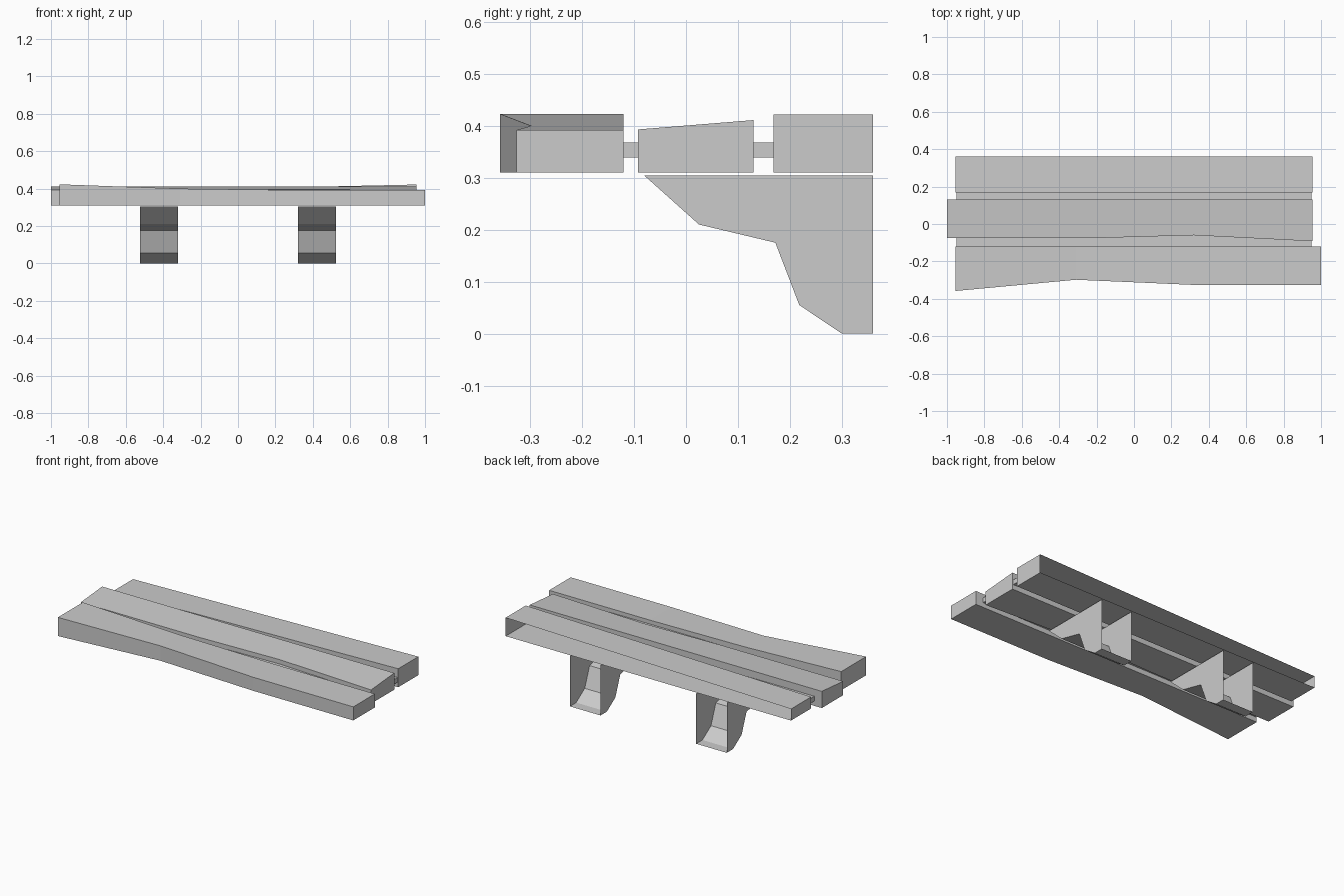
import bpy, bmesh

if "Cube" in bpy.data.objects:
    bpy.data.objects.remove(bpy.data.objects["Cube"])

BOTTOM = 0.31


def make_object(name, bm):
    mesh = bpy.data.meshes.new(name)
    bm.to_mesh(mesh)
    bm.free()
    obj = bpy.data.objects.new(name, mesh)
    bpy.context.collection.objects.link(obj)
    return obj


def plank(name, sections, bottom=BOTTOM, open_back=False, open_front=False):
    """Loft a board along x; each section is (x, y_front, z_front, y_back, z_back)."""
    bm = bmesh.new()
    rings = [[bm.verts.new(p) for p in ((x, yf, bottom), (x, yb, bottom),
                                        (x, yb, zb), (x, yf, zf))]
             for x, yf, zf, yb, zb in sections]
    bm.faces.new(rings[0][::-1])
    bm.faces.new(rings[-1])
    for a, b in zip(rings, rings[1:]):
        for i in range(4):
            if (i == 1 and open_back) or (i == 3 and open_front):
                continue
            j = (i + 1) % 4
            bm.faces.new((a[i], a[j], b[j], b[i]))
    bmesh.ops.recalc_face_normals(bm, faces=bm.faces)
    return make_object(name, bm)


# Three uneven boards; the rear one is open against the wall
plank("front_board", [(-0.955, -0.358, 0.423, -0.12, 0.423),
                      (-0.31, -0.298, 0.400, -0.12, 0.400),
                      (0.33, -0.326, 0.392, -0.12, 0.392),
                      (1.0, -0.326, 0.392, -0.12, 0.392)])
plank("middle_board", [(-1.0, -0.075, 0.394, 0.13, 0.411),
                       (-0.2, -0.075, 0.394, 0.13, 0.411),
                       (0.32, -0.06, 0.395, 0.13, 0.411),
                       (0.955, -0.092, 0.393, 0.13, 0.411)])
plank("rear_board", [(-0.955, 0.168, 0.38, 0.36, 0.38),
                     (0.955, 0.168, 0.422, 0.36, 0.422)], open_back=True)

# Thin joining strips in the gaps between boards
for name, y0, y1 in (("front_joining_strip", -0.12, -0.06),
                     ("rear_joining_strip", 0.13, 0.168)):
    plank(name, [(x, y0, 0.368, y1, 0.368) for x in (-0.95, 0.95)],
          bottom=0.339, open_back=True, open_front=True)

# Hollow wall brackets: two cheeks and a stepped front, open at back and top
PROFILE = [(0.36, 0.304), (-0.08, 0.304), (0.025, 0.21), (0.172, 0.175),
           (0.218, 0.055), (0.30, 0.0), (0.36, 0.0)]


def bracket(name, x0, x1):
    bm = bmesh.new()
    left = [bm.verts.new((x0, y, z)) for y, z in PROFILE]
    right = [bm.verts.new((x1, y, z)) for y, z in PROFILE]
    bm.faces.new(left)
    bm.faces.new(right[::-1])
    for i in range(1, len(PROFILE) - 1):
        bm.faces.new((left[i + 1], left[i], right[i], right[i + 1]))
    bmesh.ops.recalc_face_normals(bm, faces=bm.faces)
    return make_object(name, bm)


bracket("left_bracket", -0.525, -0.32)
bracket("right_bracket", 0.32, 0.525)
